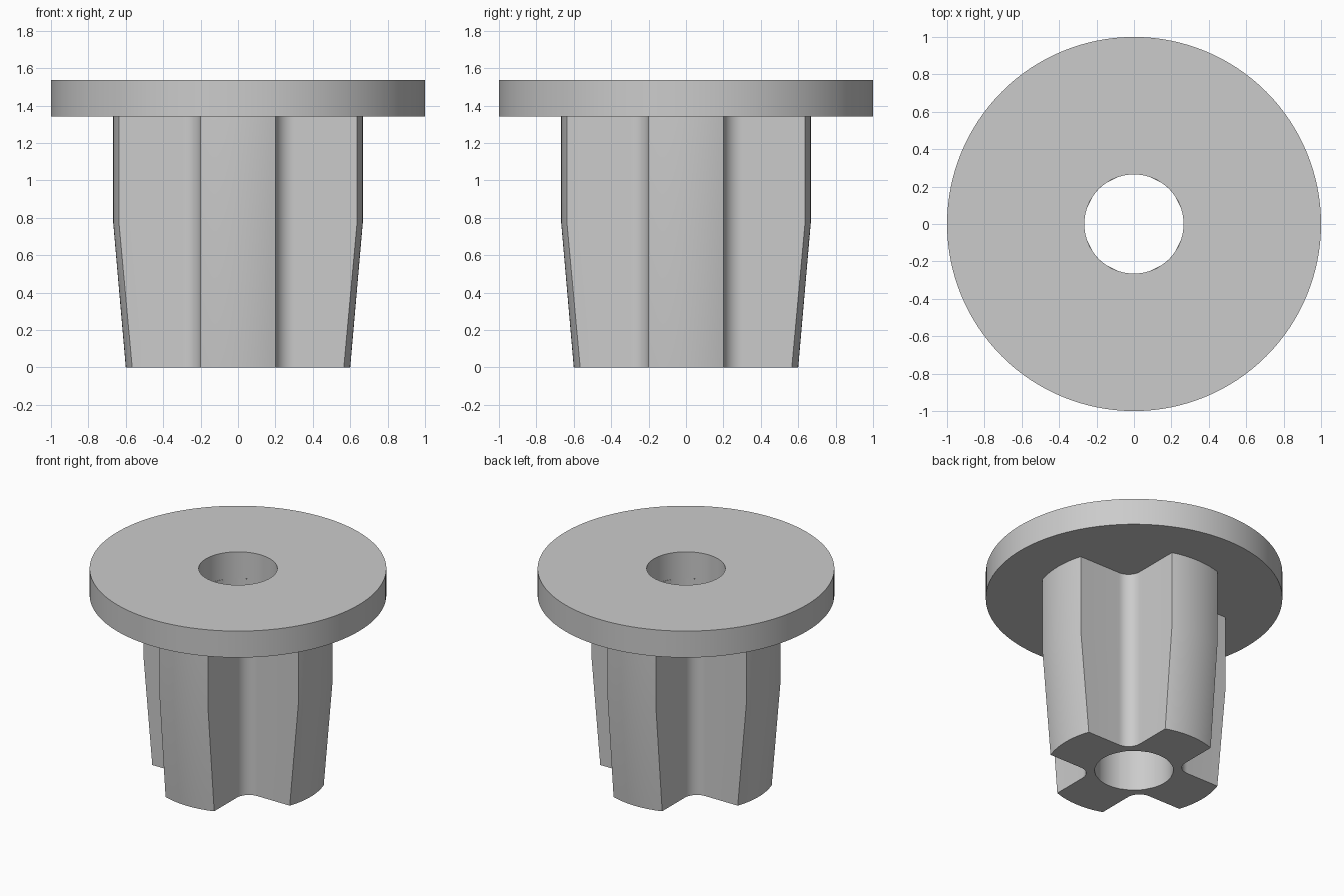
import bpy, bmesh
from math import sin, cos, asin, pi, radians, sqrt
from mathutils import Matrix, Vector

cube = bpy.data.objects.get("Cube")
if cube:
    bpy.data.objects.remove(cube, do_unlink=True)

BORE, FLANGE_R = 0.265, 1.0
FLANGE_BOTTOM, FLANGE_TOP = 1.34, 1.537
ARM, FILLET = 0.2, 0.1            # half width of an arm, radius of the inner corners
TAPER_Z, BODY_R, TIP_R = 0.77, 0.667, 0.6

grey = bpy.data.materials.new("plain grey")
grey.use_nodes = True
colour = (0.6, 0.6, 0.6, 1)
grey.diffuse_color = colour
grey.node_tree.nodes["Principled BSDF"].inputs["Base Color"].default_value = colour


def circle(radius, count=128):
    return [Vector((radius * cos(2 * pi * i / count), radius * sin(2 * pi * i / count), 0))
            for i in range(count)]


def cross(radius):
    """Four-armed section with round arm ends and filleted inner corners."""
    half = asin(ARM / radius)
    arm = [Vector((radius * cos(a), radius * sin(a), 0))
           for a in (half * (i / 8 - 1) for i in range(17))]
    c = ARM + FILLET
    corner = [Vector((c - FILLET * sin(a), c - FILLET * cos(a), 0))
              for a in (pi / 2 * i / 12 for i in range(13))]
    return [Matrix.Rotation(pi / 2 * k, 3, 'Z') @ p for k in range(4) for p in arm + corner]


def loft(name, sections, closed=False):
    """Skin a list of (outline, height) rings with quads."""
    bm = bmesh.new()
    rings = [[bm.verts.new((p.x, p.y, z)) for p in outline] for outline, z in sections]
    if closed:
        rings.append(rings[0])
    for a, b in zip(rings, rings[1:]):
        for i in range(len(a)):
            j = (i + 1) % len(a)
            bm.faces.new((a[i], a[j], b[j], b[i]))
    mesh = bpy.data.meshes.new(name)
    bm.to_mesh(mesh)
    bm.free()
    mesh.materials.append(grey)
    obj = bpy.data.objects.new(name, mesh)
    bpy.context.collection.objects.link(obj)
    bpy.ops.object.select_all(action='DESELECT')
    obj.select_set(True)
    bpy.context.view_layer.objects.active = obj
    bpy.ops.object.shade_smooth_by_angle(angle=radians(30))
    return obj


# Round flange with a through hole
loft("flange", [(circle(BORE), FLANGE_BOTTOM), (circle(FLANGE_R), FLANGE_BOTTOM),
                (circle(FLANGE_R), FLANGE_TOP), (circle(BORE), FLANGE_TOP)], closed=True)

# Cross-shaped plug with tapered arm ends and the bore running through it
tip = cross(TIP_R)
bore = [p.normalized() * BORE for p in tip]
loft("plug", [(bore, FLANGE_BOTTOM), (bore, 0), (tip, 0),
              (cross(BODY_R), TAPER_Z), (cross(BODY_R), FLANGE_BOTTOM)])
